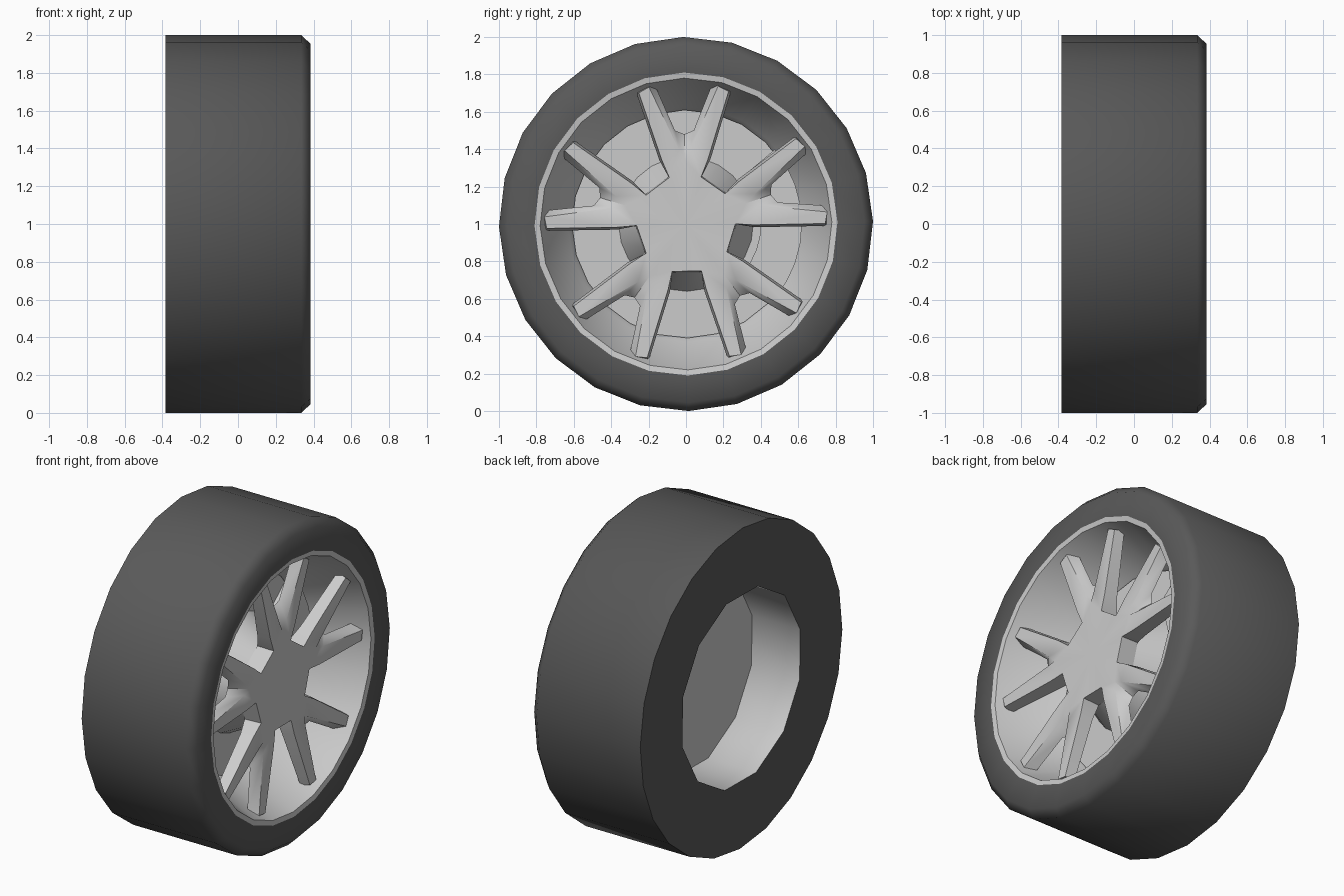
import bpy, bmesh
from math import cos, sin, pi, radians

if "Cube" in bpy.data.objects:
    bpy.data.objects.remove(bpy.data.objects["Cube"])

SIDES = 24


def finish(name, bm, mat=None, angle=50):
    bmesh.ops.recalc_face_normals(bm, faces=bm.faces[:])
    me = bpy.data.meshes.new(name)
    bm.to_mesh(me)
    bm.free()
    ob = bpy.data.objects.new(name, me)
    bpy.context.collection.objects.link(ob)
    if mat:
        me.materials.append(mat)
    bpy.ops.object.select_all(action='DESELECT')
    ob.select_set(True)
    bpy.context.view_layer.objects.active = ob
    bpy.ops.object.shade_smooth_by_angle(angle=radians(angle))
    return ob


def point(x, r, a):
    return (x, r * cos(a), 1 + r * sin(a))


def lathe(name, profile, mat=None):
    """Spin (x, radius[, halved]) about the axle; halved rings read as 12-sided."""
    bm = bmesh.new()
    rings = []
    for x, r, *half in profile:
        if r == 0:
            rings.append([bm.verts.new((x, 0, 1))] * SIDES)
            continue
        ring = []
        for k in range(SIDES):
            s = cos(pi / 12) if half and k % 2 == 0 else 1
            ring.append(bm.verts.new(point(x, r * s, 2 * pi * k / SIDES + radians(0.8))))
        rings.append(ring)
    for a, b in zip(rings, rings[1:]):
        for k in range(SIDES):
            j = (k + 1) % SIDES
            vs = list(dict.fromkeys((a[k], a[j], b[j], b[k])))
            bm.faces.new(vs)
    return finish(name, bm, mat)


rubber = bpy.data.materials.new("dark_rubber")
rubber.diffuse_color = (0.1, 0.1, 0.1, 1)
rubber.use_nodes = True
rubber.node_tree.nodes["Principled BSDF"].inputs["Base Color"].default_value = rubber.diffuse_color

# Tyre: chamfered front shoulder, flat back with a 12-sided opening
lathe("tyre", [(-0.383, 0.60, 1), (-0.383, 1.0), (0.335, 1.0),
               (0.383, 0.955), (0.38, 0.81)], rubber)

# Rim: lip, tapered dish and inner barrel
lathe("rim", [(0.38, 0.81), (0.375, 0.78), (0.0, 0.63), (-0.04, 0.60, 1),
              (-0.383, 0.60, 1)])

# Brake disc with conical hub
lathe("brake_disc", [(-0.05, 0), (-0.05, 0.60), (0.0, 0.61),
                     (0.0, 0.36), (0.22, 0.25), (0.22, 0)])

# Brake caliper: arc block on one side of the disc
bm = bmesh.new()
steps = 8
sections = []
for i in range(steps + 1):
    a = radians(-40 + 80 * i / steps)
    sections.append([bm.verts.new(point(x, r, a)) for x, r in
                     ((0.0, 0.40), (0.08, 0.40), (0.08, 0.62), (0.0, 0.62))])
for a, b in zip(sections, sections[1:]):
    for k in range(4):
        j = (k + 1) % 4
        bm.faces.new((a[k], a[j], b[j], b[k]))
bm.faces.new(sections[0])
bm.faces.new(sections[-1])
finish("brake_caliper", bm)

# Spokes: five forked arms, half outline (along, across, x) for front and back
FRONT = [(0.25, 0.085, 0.31), (0.34, 0.122, 0.315), (0.705, 0.24, 0.335),
         (0.735, 0.185, 0.335), (0.40, 0.032, 0.318), (0.34, 0.0, 0.315)]
BACK = [(0.255, 0.09, 0.20), (0.345, 0.137, 0.235), (0.71, 0.255, 0.275),
        (0.75, 0.155, 0.275), (0.50, 0.05, 0.255), (0.48, 0.0, 0.25)]
bm = bmesh.new()


def outline(half, c):
    pts = [(u, -v, x) for u, v, x in half] + half[-2::-1]
    return [bm.verts.new((x, u * cos(c) - v * sin(c), 1 + u * sin(c) + v * cos(c)))
            for u, v, x in pts]


centres = [bm.verts.new((0.312, 0, 1)), bm.verts.new((0.20, 0, 1))]
arms = []
for n in range(5):
    c = radians(91 + 72 * n)
    f, b = outline(FRONT, c), outline(BACK, c)
    arms.append((f, b))
    for layer, mid in ((f, centres[0]), (b, centres[1])):
        for leg in (layer[:6], layer[:4:-1]):
            bm.faces.new((leg[1], leg[2], leg[3], leg[4]))
            bm.faces.new((leg[0], leg[1], leg[4], leg[5]))
            bm.faces.new((mid, leg[0], leg[5]))
    for i in range(10):
        bm.faces.new((f[i], f[i + 1], b[i + 1], b[i]))
for n in range(5):
    (f, b), (f2, b2) = arms[n], arms[(n + 1) % 5]
    bm.faces.new((f[10], f2[0], b2[0], b[10]))
    bm.faces.new((centres[0], f[10], f2[0]))
    bm.faces.new((centres[1], b[10], b2[0]))
finish("spokes", bm, angle=58)
